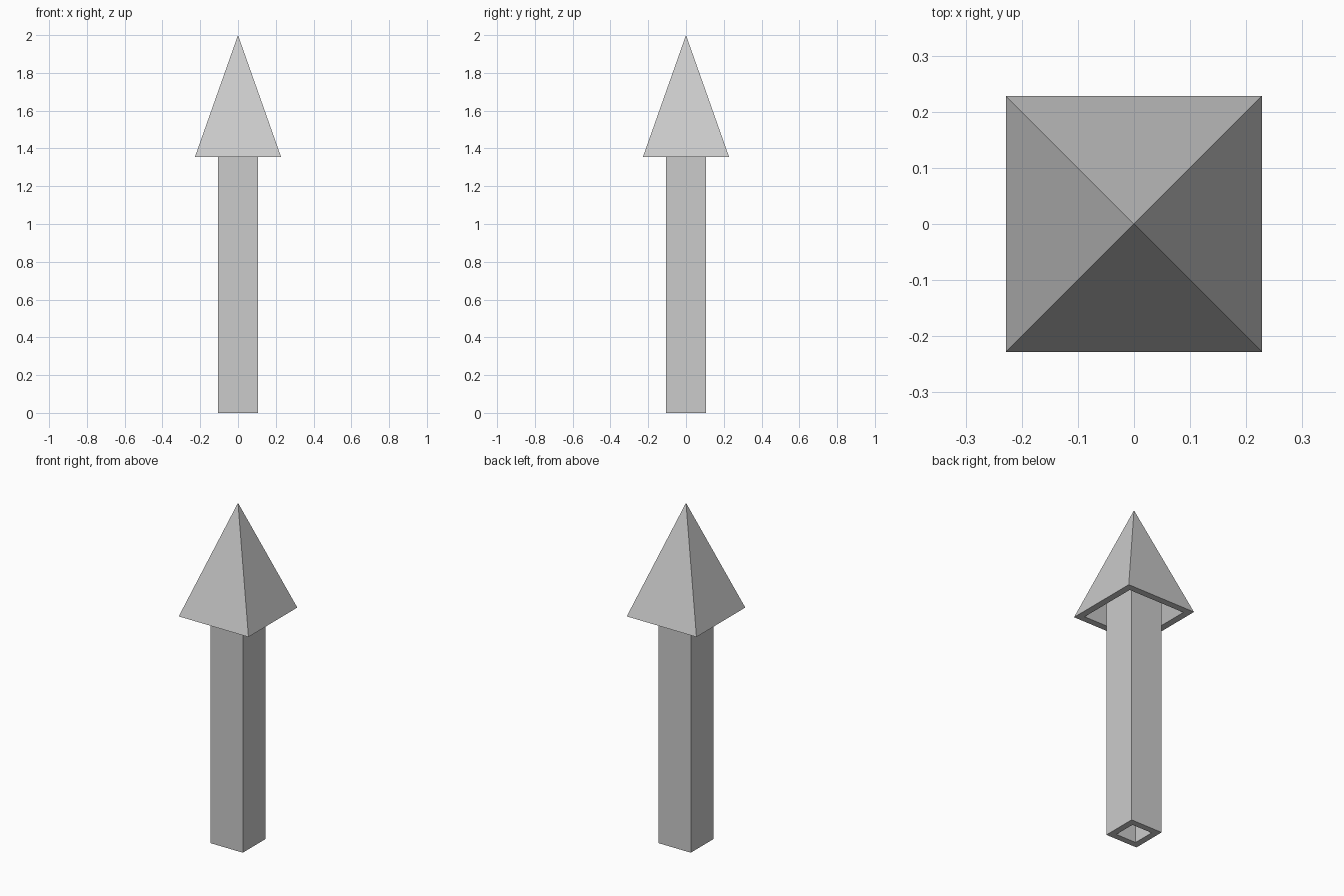
import bpy, bmesh

if "Cube" in bpy.data.objects:
    bpy.data.objects.remove(bpy.data.objects["Cube"])

WALL = 0.038          # thickness of both shells
HEAD_Z, TOP = 1.355, 2.0
HEAD_R, SHAFT_R = 0.228, 0.105
SLOPE = HEAD_R / (TOP - HEAD_Z)


def square_loft(name, rings):
    """Loft square rings given as (half width, z); zero width is a point.
    The last ring joins the first when it is repeated."""
    bm = bmesh.new()
    loops = []
    for r, z in rings:
        if r == 0:
            loops.append([bm.verts.new((0, 0, z))] * 4)
        else:
            loops.append([bm.verts.new((x * r, y * r, z))
                          for x, y in ((-1, -1), (1, -1), (1, 1), (-1, 1))])
    pairs = list(zip(loops, loops[1:])) + [(loops[-1], loops[0])]
    for a, b in pairs:
        if len(set(a)) == 1 and len(set(b)) == 1:
            continue
        for i in range(4):
            j = (i + 1) % 4
            bm.faces.new(list(dict.fromkeys((a[i], a[j], b[j], b[i]))))
    bmesh.ops.recalc_face_normals(bm, faces=bm.faces)
    mesh = bpy.data.meshes.new(name)
    bm.to_mesh(mesh)
    bm.free()
    obj = bpy.data.objects.new(name, mesh)
    bpy.context.collection.objects.link(obj)
    return obj


# Hollow pyramid head, open underneath
inner_r = HEAD_R - WALL * (1 + SLOPE ** 2) ** 0.5
square_loft("arrow_head", [(inner_r, HEAD_Z), (HEAD_R, HEAD_Z), (0, TOP),
                           (0, HEAD_Z + inner_r / SLOPE)])

# Square tube shaft, running up to the inside of the head
shaft_top = HEAD_Z + (inner_r - SHAFT_R) / SLOPE
bore = SHAFT_R - WALL
square_loft("shaft", [(bore, 0), (SHAFT_R, 0), (SHAFT_R, shaft_top),
                      (bore, shaft_top)])
